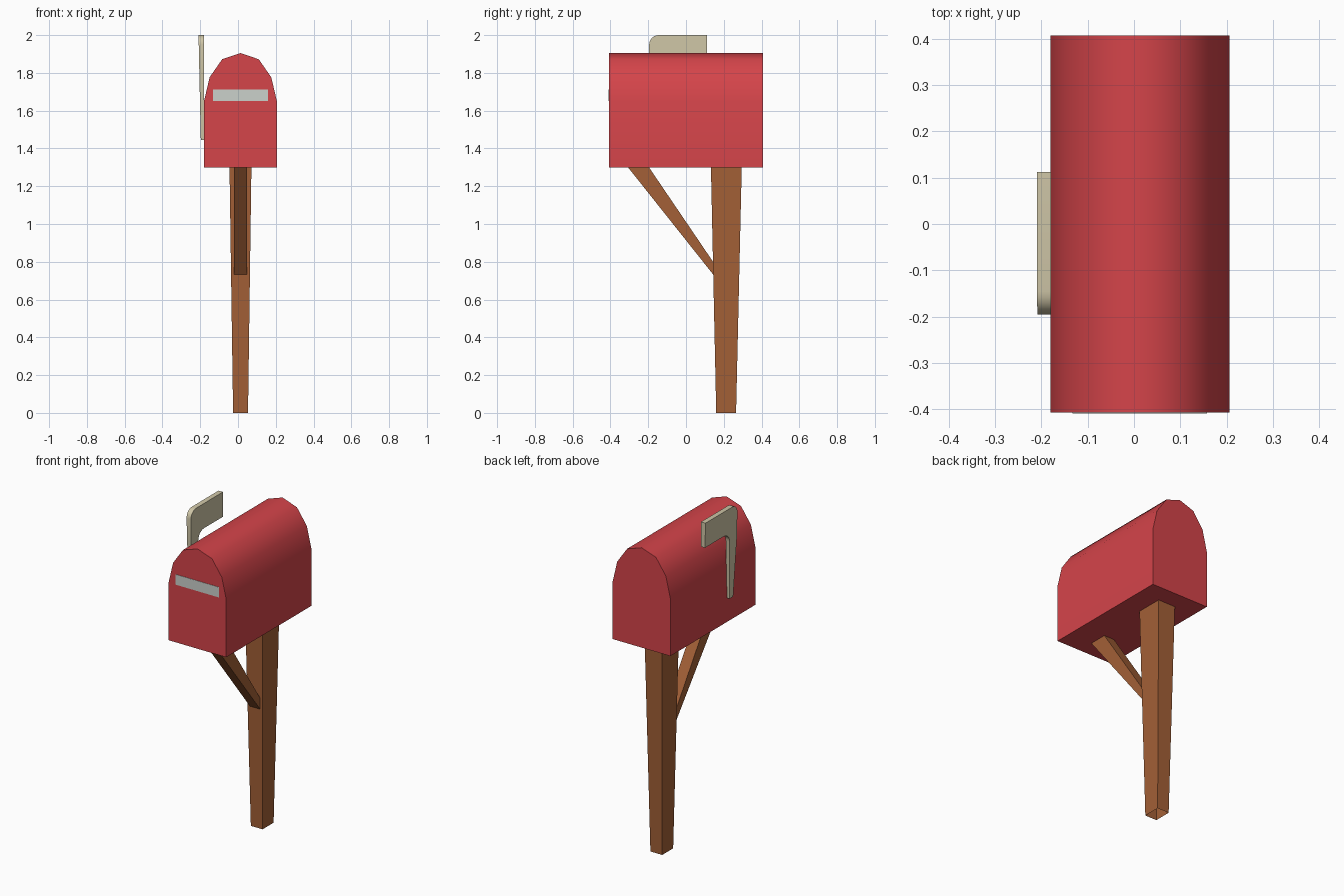
import bpy, bmesh, math

if "Cube" in bpy.data.objects:
    bpy.data.objects.remove(bpy.data.objects["Cube"])


def material(name, rgb):
    m = bpy.data.materials.new(name)
    m.diffuse_color = (*rgb, 1)
    m.use_nodes = True
    m.node_tree.nodes["Principled BSDF"].inputs["Base Color"].default_value = m.diffuse_color
    return m


red = material("red paint", (0.66, 0.058, 0.068))
wood = material("brown wood", (0.366, 0.117, 0.038))
cream = material("cream flag paint", (0.63, 0.57, 0.39))
grey = material("pale grey", (0.60, 0.635, 0.60))


def loft(name, ring_a, ring_b, mat, cap_a=True, cap_b=True, smooth=None):
    """Join two matching rings of points with side faces and end caps."""
    bm = bmesh.new()
    a = [bm.verts.new(p) for p in ring_a]
    b = [bm.verts.new(p) for p in ring_b]
    n = len(a)
    for i in range(n):
        j = (i + 1) % n
        bm.faces.new((a[i], a[j], b[j], b[i]))
    if cap_a:
        bm.faces.new(a[::-1])
    if cap_b:
        bm.faces.new(b)
    bmesh.ops.recalc_face_normals(bm, faces=bm.faces)
    me = bpy.data.meshes.new(name)
    bm.to_mesh(me)
    bm.free()
    me.materials.append(mat)
    ob = bpy.data.objects.new(name, me)
    bpy.context.collection.objects.link(ob)
    if smooth:
        bpy.ops.object.select_all(action='DESELECT')
        ob.select_set(True)
        bpy.context.view_layer.objects.active = ob
        bpy.ops.object.shade_smooth_by_angle(angle=math.radians(smooth))
    return ob


def rect(x0, x1, y0, y1, z):
    return [(x0, y0, z), (x1, y0, z), (x1, y1, z), (x0, y1, z)]


def arc(cy, cz, r, a0, a1, n=6):
    return [(cy + r * math.cos(math.radians(a0 + (a1 - a0) * i / n)),
             cz + r * math.sin(math.radians(a0 + (a1 - a0) * i / n))) for i in range(n + 1)]


# Box: half profile mirrored about its middle, with an arched top
MID, D = 0.013, 0.407
half = [(0.193, 1.30), (0.193, 1.65), (0.163, 1.777), (0.097, 1.872)]
profile = ([(MID + x, z) for x, z in half] + [(MID, 1.905)]
           + [(MID - x, z) for x, z in reversed(half)])
loft("mailbox_body", [(x, -D, z) for x, z in profile],
     [(x, D, z) for x, z in profile], red, smooth=50)

# Mail slot: thin plate on the front
slot = [(-0.133, 1.65), (0.158, 1.65), (0.158, 1.712), (-0.133, 1.712)]
loft("mail_slot", [(x, -D - 0.002, z) for x, z in slot],
     [(x, -D + 0.002, z) for x, z in slot], grey)

# Post: tapered, open at the foot
loft("post", rect(-0.026, 0.053, 0.16, 0.265, 0),
     rect(-0.045, 0.071, 0.132, 0.295, 1.30), wood, cap_a=False)

# Diagonal brace from the post to the underside of the box
brace = [(-0.307, 1.30), (-0.196, 1.30), (0.15, 0.79), (0.15, 0.725)]
loft("brace", [(-0.021, y, z) for y, z in brace],
     [(0.048, y, z) for y, z in brace], wood)

# Flag: rounded L outline, slightly thinner toward the bottom of its stem
flag = ([(0.112, 1.85), (0.112, 2.0)] + arc(-0.145, 1.95, 0.05, 90, 180)
        + [(-0.195, 1.80), (-0.17, 1.445), (-0.135, 1.445)]
        + arc(-0.07, 1.795, 0.055, 180, 90))
loft("flag", [(-0.197 - 0.012 * (z - 1.445) / 0.555, y, z) for y, z in flag],
     [(-0.179, y, z) for y, z in flag], cream, smooth=35)
